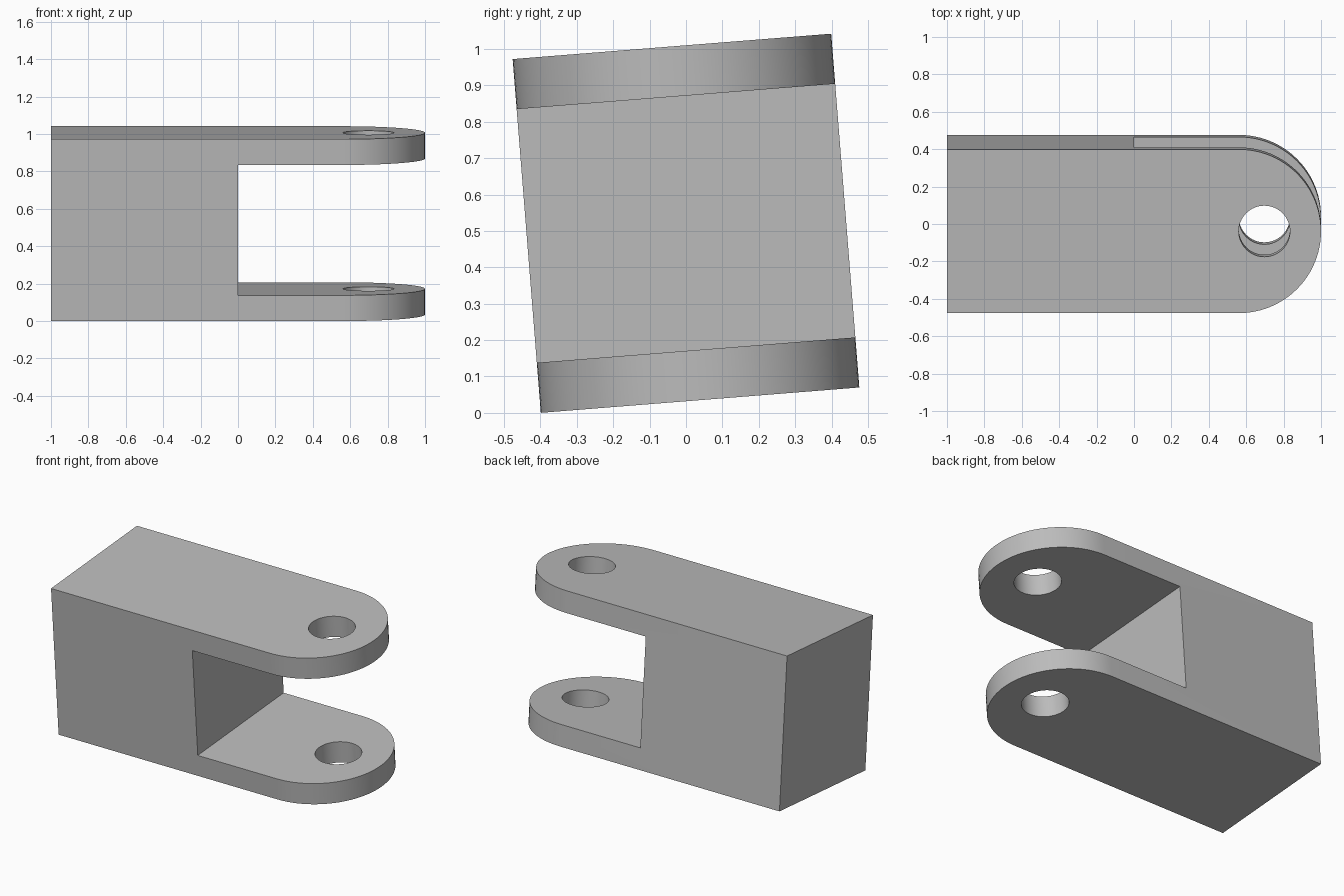
import bpy, bmesh
from math import radians, sin, cos, pi
from mathutils import Matrix

cube = bpy.data.objects.get("Cube")
if cube:
    bpy.data.objects.remove(cube, do_unlink=True)

RADIUS, HEIGHT, PLATE = 0.439, 0.975, 0.138
TILT = Matrix.Translation((0, 0, 0.521)) @ Matrix.Rotation(radians(4.55), 4, 'X')

grey = bpy.data.materials.new("plain grey")
grey.use_nodes = True
grey.diffuse_color = (0.5, 0.5, 0.5, 1)
grey.node_tree.nodes["Principled BSDF"].inputs["Base Color"].default_value = grey.diffuse_color


def prism(name, outline, height):
    """Extrude an xy outline, centred on z = 0, and tilt it."""
    bm = bmesh.new()
    face = bm.faces.new([bm.verts.new((x, y, -height / 2)) for x, y in outline])
    new = bmesh.ops.extrude_face_region(bm, geom=[face])["geom"]
    bmesh.ops.translate(bm, vec=(0, 0, height),
                        verts=[v for v in new if isinstance(v, bmesh.types.BMVert)])
    bmesh.ops.recalc_face_normals(bm, faces=bm.faces)
    mesh = bpy.data.meshes.new(name)
    bm.to_mesh(mesh)
    bm.free()
    mesh.materials.append(grey)
    obj = bpy.data.objects.new(name, mesh)
    obj.matrix_world = TILT
    bpy.context.collection.objects.link(obj)
    return obj


def arc(cx, radius, start, end, steps):
    angles = [start + (end - start) * i / steps for i in range(steps + 1)]
    return [(cx + radius * cos(a), radius * sin(a)) for a in angles]


# Block with one rounded end
clevis = prism("clevis_block",
               [(-1, RADIUS), (-1, -RADIUS)] + arc(1 - RADIUS, RADIUS, -pi / 2, pi / 2, 48),
               HEIGHT)

# Cutters for the slot between the lugs and the pin hole through them
slot = prism("slot_cutter", [(0, -1), (2, -1), (2, 1), (0, 1)], HEIGHT - 2 * PLATE)
pin = prism("pin_hole_cutter", arc(0.697, 0.137, 0, 2 * pi, 64)[:-1], 2 * HEIGHT)

bpy.context.view_layer.objects.active = clevis
for cutter in (slot, pin):
    cut = clevis.modifiers.new(cutter.name, 'BOOLEAN')
    cut.operation = 'DIFFERENCE'
    cut.solver = 'EXACT'
    cut.object = cutter
    bpy.ops.object.modifier_apply(modifier=cut.name)
    bpy.data.objects.remove(cutter, do_unlink=True)

# Smooth the round surfaces, keep the edges crisp
bpy.ops.object.select_all(action='DESELECT')
clevis.select_set(True)
bpy.ops.object.shade_smooth_by_angle(angle=radians(30))
